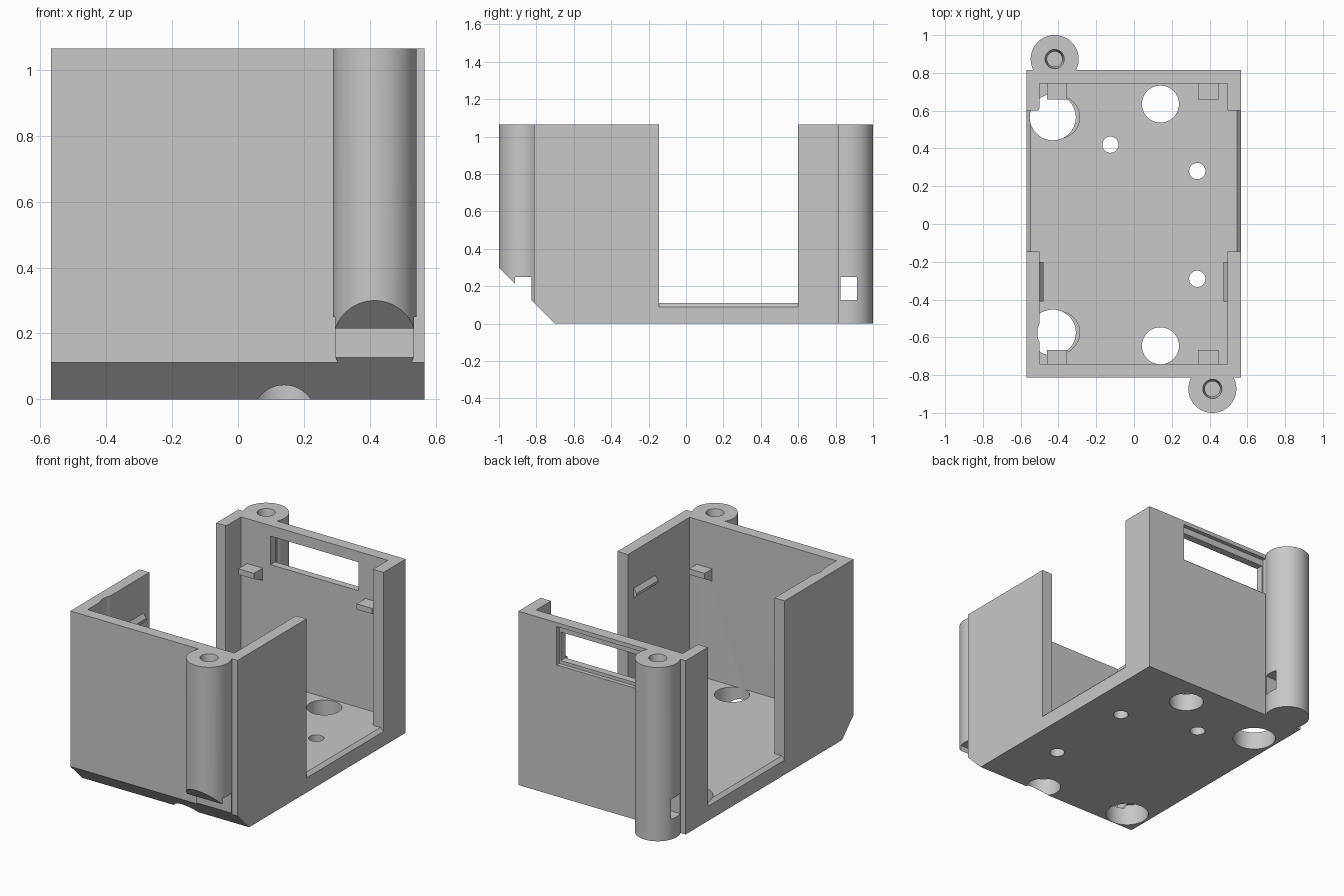
import bpy
import bmesh
from mathutils import Matrix, Vector

cube = bpy.data.objects.get("Cube")
if cube:
    bpy.data.objects.remove(cube, do_unlink=True)

grey = bpy.data.materials.new("light_grey_plastic")
grey.use_nodes = True
COLOR = (0.58, 0.58, 0.58, 1)
grey.diffuse_color = COLOR
grey.node_tree.nodes["Principled BSDF"].inputs["Base Color"].default_value = COLOR


def make(name, bm):
    bmesh.ops.recalc_face_normals(bm, faces=bm.faces)
    mesh = bpy.data.meshes.new(name)
    bm.to_mesh(mesh)
    bm.free()
    mesh.materials.append(grey)
    ob = bpy.data.objects.new(name, mesh)
    bpy.context.collection.objects.link(ob)
    return ob


def box(name, x, y, z):
    bm = bmesh.new()
    lo, hi = Vector((x[0], y[0], z[0])), Vector((x[1], y[1], z[1]))
    bmesh.ops.create_cube(bm, size=1, matrix=Matrix.Translation((lo + hi) / 2)
                          @ Matrix.Diagonal((*(hi - lo), 1)))
    return make(name, bm)


def cylinder(name, x, y, z, r, r_top=None, sides=64):
    bm = bmesh.new()
    bmesh.ops.create_cone(bm, cap_ends=True, segments=sides, radius1=r,
                          radius2=r if r_top is None else r_top, depth=z[1] - z[0],
                          matrix=Matrix.Translation((x, y, (z[0] + z[1]) / 2)))
    return make(name, bm)


def prism(name, profile, span, axis):
    """Extrude a profile of (other axis, z) along the x or y axis."""
    bm = bmesh.new()
    place = (lambda p, t: (t, p[0], p[1])) if axis == "x" else (lambda p, t: (p[0], t, p[1]))
    face = bm.faces.new([bm.verts.new(place(p, span[0])) for p in profile])
    ext = bmesh.ops.extrude_face_region(bm, geom=[face])
    move = Vector(place((0, 0), span[1] - span[0]))
    bmesh.ops.translate(bm, vec=move, verts=[g for g in ext["geom"]
                                             if isinstance(g, bmesh.types.BMVert)])
    return make(name, bm)


def cut(target, *cutters):
    for cutter in cutters:
        cutter.hide_render = True
        mod = target.modifiers.new("cut", "BOOLEAN")
        mod.operation, mod.solver, mod.object = "DIFFERENCE", "EXACT", cutter
        bpy.context.view_layer.objects.active = target
        bpy.ops.object.modifier_apply(modifier=mod.name)
        bpy.data.objects.remove(cutter, do_unlink=True)


# Main dimensions
X, Y, TOP, FLOOR = (-0.568, 0.566), (-0.812, 0.815), 1.065, 0.11
IN_X, IN_Y = (-0.5, 0.495), (-0.742, 0.745)
ABOVE = 1.3
GAP = (-0.145, 0.6)


def front_chamfer():
    return prism("chamfer_cutter", [(-0.5, -0.2), (-1.2, 0.5), (-1.2, -0.2)], (-1, 1), "x")


# Open case with a cavity and wide gaps in both side walls
case = box("case", X, Y, (0, TOP))
cut(case,
    box("cavity", IN_X, IN_Y, (FLOOR, ABOVE)),
    prism("side_gaps", [(X[0] - 0.02, 0.07), (X[0] + 0.02, FLOOR), (X[1] - 0.02, FLOOR),
                        (X[1] + 0.02, 0.07), (X[1] + 0.02, ABOVE), (X[0] - 0.02, ABOVE)],
          GAP, "y"),
    front_chamfer())

# Stepped window in the back wall
cut(case,
    box("window_recess", (-0.308, 0.306), (0.79, 0.85), (0.805, 1.04)),
    box("window_opening", (-0.3, 0.296), (0.7, 0.85), (0.825, 1.0)))

# Floor holes, and shallow driver grooves up the wall beside the largest two
for x, y, r in [(-0.43, 0.565, 0.122), (-0.43, -0.575, 0.122),
                (0.14, 0.635, 0.098), (0.14, -0.645, 0.098),
                (-0.125, 0.42, 0.043), (0.335, 0.28, 0.043), (0.335, -0.29, 0.043)]:
    cut(case, cylinder("hole", x, y, (-0.1, FLOOR + 0.02), r))
    if r > 0.11:
        cut(case, cylinder("groove", x + 0.03, y, (FLOOR - 0.03, ABOVE), 0.112))

# Screw posts at opposite corners, each with a tie slot
posts = []
for name, x, y, slot in [("front_post", 0.415, -0.873, (-0.915, -0.827)),
                         ("back_post", -0.42, 0.873, (0.827, 0.915))]:
    post = cylinder(name, x, y, (0, TOP), 0.127, sides=96)
    cut(post,
        box("body_space", (-1, 1), Y, (-0.1, ABOVE)),
        box("tie_slot", (x - 0.2, x + 0.2), slot, (0.125, 0.25)),
        cylinder("screw_hole", x, y, (TOP - 0.35, ABOVE), 0.04),
        cylinder("screw_lead_in", x, y, (TOP - 0.06, TOP + 0.001), 0.04, 0.051))
    if y < 0:
        cut(post, front_chamfer())
    posts.append(post)

# Wedge supports on the end walls
wedges = []
for end, wall, tip in [("front", IN_Y[0] - 0.01, -0.668), ("back", IN_Y[1] + 0.01, 0.66)]:
    for side, span in [("right", (-0.46, -0.355)), ("left", (0.342, 0.447))]:
        wedges.append(prism(f"{end}_{side}_support",
                            [(wall, 0.79), (tip, 0.79), (tip, 0.755), (wall, 0.71)],
                            span, "x"))

# Snap ridges on the side walls
for side, wall, inward in [("right", IN_X[0], 1), ("left", IN_X[1], -1)]:
    wedges.append(prism(f"{side}_snap_ridge",
                        [(wall - 0.01 * inward, 0.85), (wall + 0.02 * inward, 0.81),
                         (wall + 0.02 * inward, 0.795), (wall - 0.01 * inward, 0.77)],
                        (-0.41, -0.2), "y"))

# Smooth the round surfaces, keep corners sharp
bpy.ops.object.select_all(action="DESELECT")
for ob in [case] + posts + wedges:
    ob.select_set(True)
bpy.context.view_layer.objects.active = case
bpy.ops.object.shade_smooth_by_angle(angle=0.5)
